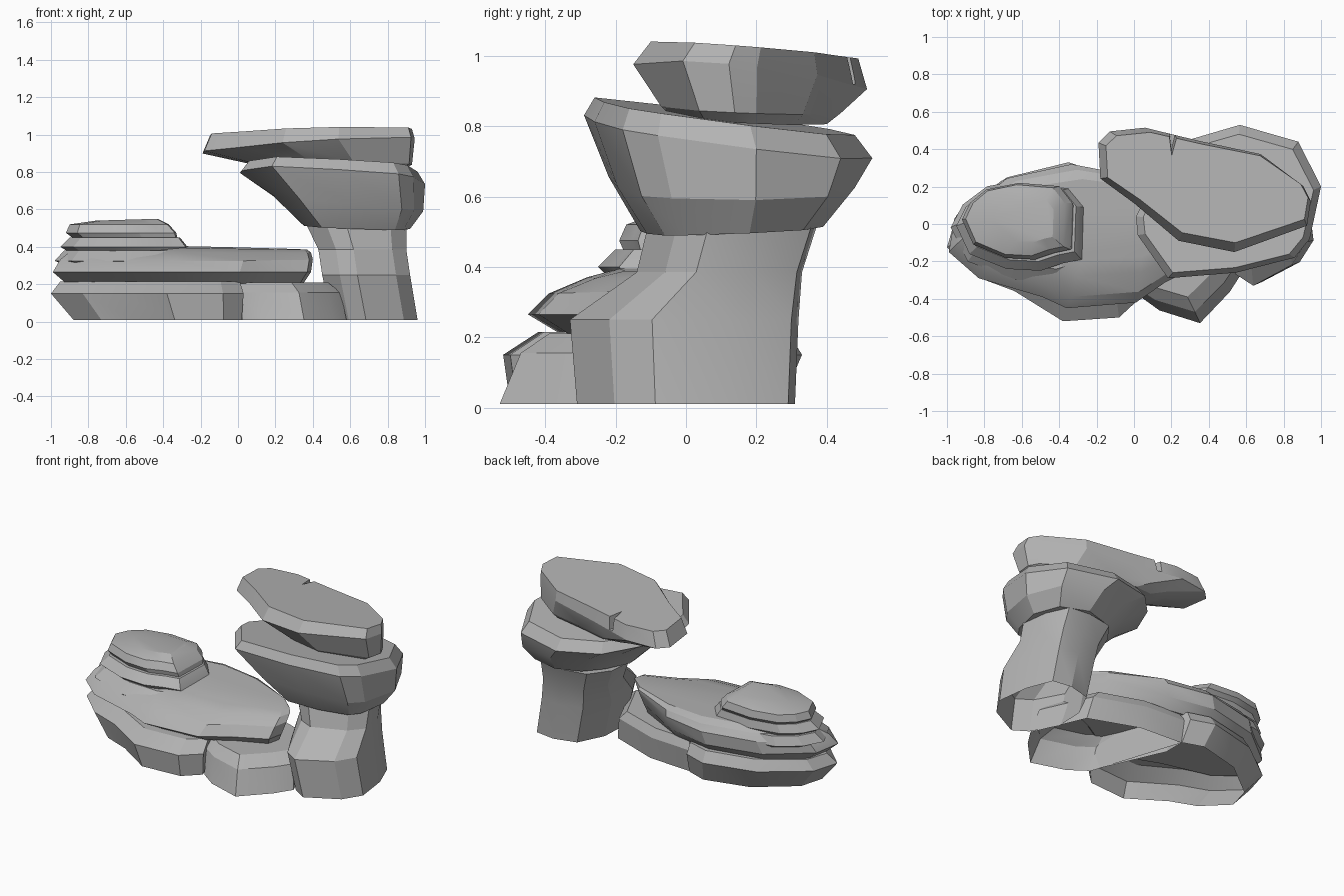
import bpy
import bmesh
from mathutils import Vector

default_cube = bpy.data.objects.get("Cube")
if default_cube:
    bpy.data.objects.remove(default_cube, do_unlink=True)

# One plain stone colour
stone = bpy.data.materials.new("stone_grey")
stone.use_nodes = True
stone_colour = (.45, .45, .45, 1)
stone.diffuse_color = stone_colour
stone.node_tree.nodes["Principled BSDF"].inputs["Base Color"].default_value = stone_colour


def level(height, left, right, front, back, lean_x=0, lean_y=0):
    """A horizontal slice: its bounds, its middle height and its slope."""
    return dict(height=height, left=left, right=right, front=front, back=back,
                lean_x=lean_x, lean_y=lean_y)


def fit_outline(outline, slice_):
    """Stretch an outline to the bounds of a slice and tilt it."""
    xs = [point[0] for point in outline]
    ys = [point[1] for point in outline]
    width = slice_["right"] - slice_["left"]
    depth = slice_["back"] - slice_["front"]
    middle_x = (slice_["right"] + slice_["left"]) / 2
    middle_y = (slice_["back"] + slice_["front"]) / 2
    ring = []
    for x, y in outline:
        new_x = slice_["left"] + width * (x - min(xs)) / (max(xs) - min(xs))
        new_y = slice_["front"] + depth * (y - min(ys)) / (max(ys) - min(ys))
        new_z = (slice_["height"] + slice_["lean_x"] * (new_x - middle_x)
                 + slice_["lean_y"] * (new_y - middle_y))
        ring.append(Vector((new_x, new_y, new_z)))
    return ring


def make_rock(name, outline, *levels, hollow=False):
    """Loft one outline through a stack of slices; hollow rocks have no underside."""
    bm = bmesh.new()
    rings = [[bm.verts.new(point) for point in fit_outline(outline, slice_)]
             for slice_ in levels]
    count = len(outline)
    for lower, upper in zip(rings, rings[1:]):
        for i in range(count):
            j = (i + 1) % count
            bm.faces.new((lower[i], lower[j], upper[j], upper[i]))
    bm.faces.new(rings[-1])
    if not hollow:
        bm.faces.new(rings[0])
    bmesh.ops.recalc_face_normals(bm, faces=bm.faces)
    mesh = bpy.data.meshes.new(name)
    bm.to_mesh(mesh)
    bm.free()
    mesh.materials.append(stone)
    rock = bpy.data.objects.new(name, mesh)
    bpy.context.collection.objects.link(rock)
    return rock


def activate(rock):
    bpy.ops.object.select_all(action="DESELECT")
    rock.select_set(True)
    bpy.context.view_layer.objects.active = rock


# Footing: a large left rock and a smaller one beside the pillar
left_outline = [(.03, -.4), (-.08, -.5), (-.38, -.52), (-.64, -.36), (-.83, -.29),
                (-1, -.13), (-.95, .04), (-.68, .24), (-.35, .32), (-.2, .27)]
left_base = make_rock(
    "left_base_rock", left_outline,
    level(.01, -.88, .02, -.5, .27),
    level(.15, -1, .03, -.52, .33),
    level(.215, -.95, .01, -.42, .29), hollow=True)
right_outline = [(.57, -.25), (.5, -.36), (.34, -.53), (.12, -.46), (.01, -.38),
                 (-.2, .1), (-.2, .24), (.1, .22), (.42, .1)]
right_base = make_rock(
    "right_base_rock", right_outline,
    level(.01, -.18, .58, -.53, .22),
    level(.155, -.2, .55, -.47, .24),
    level(.21, -.17, .48, -.39, .21), hollow=True)

# Broad slab lying on the footing, rising towards the back
slab_outline = [(.4, -.1), (.38, -.2), (.18, -.3), (.02, -.41), (-.35, -.44), (-.48, -.38),
                (-.82, -.28), (-.98, -.14), (-.95, .04), (-.7, .24), (-.35, .32),
                (-.05, .26), (.28, .06)]
slab = make_rock(
    "broad_slab", slab_outline,
    level(.205, -.92, .35, -.35, .25),
    level(.265, -.99, .39, -.45, .31),
    level(.335, -.95, .4, -.39, .32, lean_y=.03),
    level(.376, -.89, .39, -.28, .29, lean_x=-.01, lean_y=.02),
    level(.398, -.82, .37, -.19, .24, lean_x=-.02, lean_y=.02))

# Ledge and two thin layers stacked on the left part of the slab
oval_outline = [(-.27, .1), (-.28, -.18), (-.38, -.2), (-.5, -.24), (-.68, -.23), (-.88, -.15),
                (-.95, 0), (-.9, .1), (-.8, .18), (-.6, .22), (-.35, .2)]
ledge = make_rock(
    "side_ledge", oval_outline,
    level(.29, -.9, -.1, -.28, .22),
    level(.325, -.98, -.1, -.31, .25),
    level(.38, -.93, -.15, -.24, .23))
lower_layer = make_rock(
    "lower_layer", oval_outline,
    level(.37, -.9, -.26, -.22, .19),
    level(.4, -.95, -.27, -.25, .21),
    level(.45, -.9, -.31, -.2, .2))
upper_layer = make_rock(
    "upper_layer", oval_outline,
    level(.43, -.86, -.32, -.17, .18),
    level(.475, -.92, -.33, -.19, .22),
    level(.52, -.9, -.37, -.17, .21),
    level(.545, -.76, -.43, -.1, .14, lean_x=.03))

# Pillar with a bulging foot and a narrow waist
pillar_outline = [(.96, -.1), (.88, -.22), (.66, -.33), (.56, -.27), (.46, -.1), (.47, .1),
                  (.56, .27), (.72, .31), (.86, .29), (.93, .12)]
pillar = make_rock(
    "pillar", pillar_outline,
    level(.01, .5, .96, -.31, .31),
    level(.25, .45, .92, -.33, .32),
    level(.385, .43, .9, -.14, .33),
    level(.51, .37, .9, -.11, .37), hollow=True)

# Wide bowl-shaped rock flaring from the pillar
bowl_outline = [(1, .2), (.94, -.08), (.86, -.18), (.55, -.26), (.19, -.29), (.03, -.06),
                (.02, .04), (.14, .28), (.3, .45), (.57, .53), (.88, .44)]
bowl = make_rock(
    "flared_rock", bowl_outline,
    level(.505, .35, .92, -.13, .39, lean_x=-.04, lean_y=.04),
    level(.63, .19, .99, -.22, .48, lean_x=-.1),
    level(.765, .01, 1, -.29, .53, lean_x=-.04, lean_y=-.13),
    level(.825, .05, .96, -.26, .48, lean_x=-.03, lean_y=-.13))

# Flat overhanging cap
cap_outline = [(.95, .13), (.93, 0), (.54, -.14), (.24, -.08), (0, .12), (-.18, .25),
               (-.19, .44), (-.13, .5), (.06, .52), (.35, .45), (.68, .38), (.91, .21)]
cap = make_rock(
    "cap_rock", cap_outline,
    level(.815, .16, .88, -.04, .4, lean_x=-.02, lean_y=-.06),
    level(.845, .06, .93, -.07, .44, lean_x=-.02, lean_y=-.05),
    level(.945, -.19, .945, -.15, .515, lean_x=.05, lean_y=-.07),
    level(1.018, -.15, .93, -.1, .49, lean_x=.015, lean_y=-.07))

# Wedge-shaped crack in the back edge of the cap
crack = make_rock(
    "crack_cutter", [(.2, .35), (.26, .54), (.17, .54)],
    level(.92, .18, .24, .4, .56),
    level(1.1, .17, .27, .33, .56))
crack.hide_render = True
activate(cap)
cut = cap.modifiers.new("crack", "BOOLEAN")
cut.operation = "DIFFERENCE"
cut.solver = "EXACT"
cut.object = crack
bpy.ops.object.modifier_apply(modifier=cut.name)
bpy.data.objects.remove(crack, do_unlink=True)

# Soft shading across gentle bends, crisp edges elsewhere
for rock in (left_base, right_base, slab, ledge, lower_layer, upper_layer, pillar, bowl, cap):
    activate(rock)
    bpy.ops.object.shade_smooth_by_angle(angle=.4)
